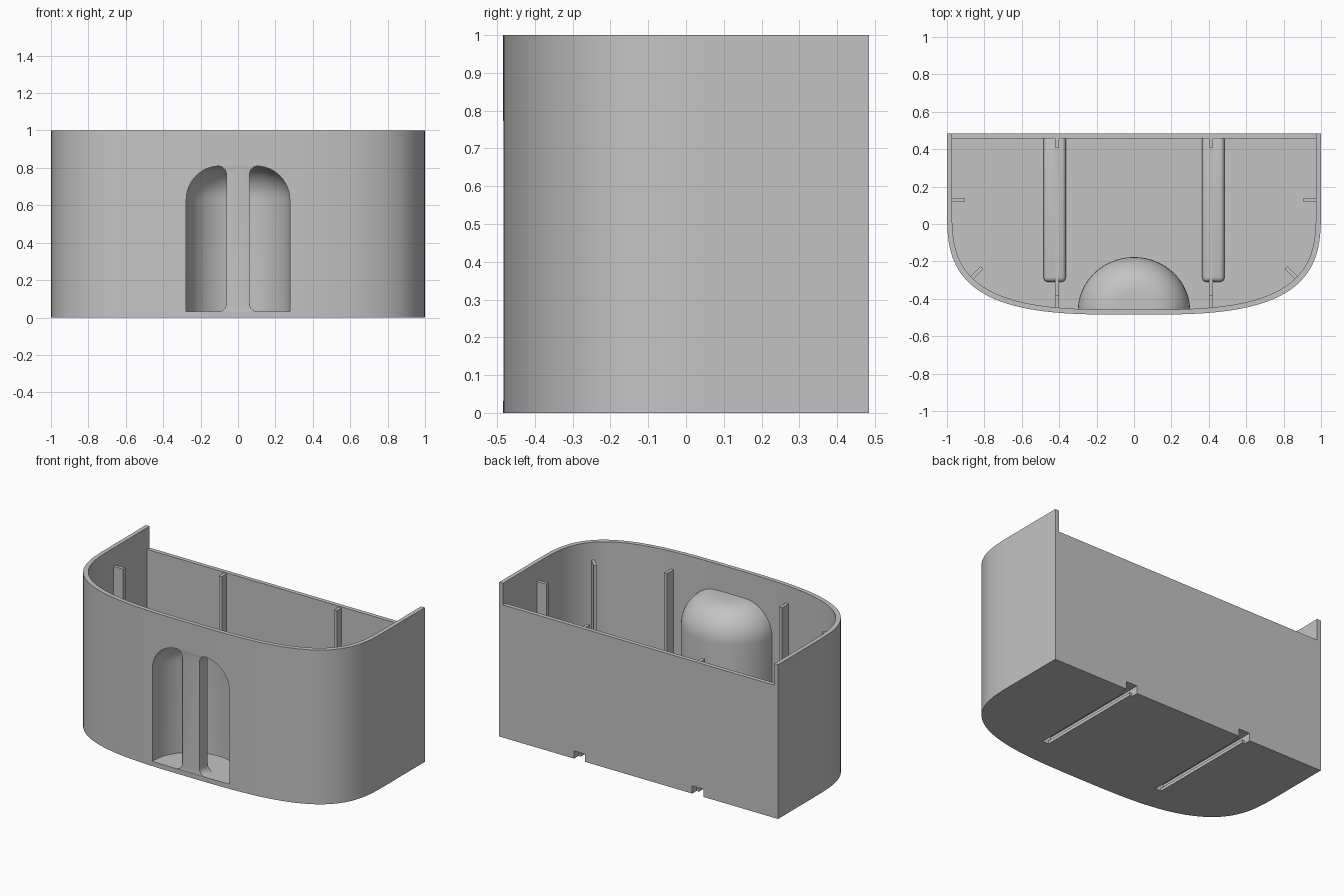
import bpy, bmesh, math
from mathutils import Matrix

old = bpy.data.objects.get("Cube")
if old:
    bpy.data.objects.remove(old, do_unlink=True)

grey = bpy.data.materials.new("plain_grey")
grey.use_nodes = True
grey.diffuse_color = (0.55, 0.55, 0.55, 1)
grey.node_tree.nodes["Principled BSDF"].inputs["Base Color"].default_value = (0.55, 0.55, 0.55, 1)

BACK, WALL, FLOOR = 0.485, 0.027, 0.03
NICHE_Y = -0.465


def finish(name, bm):
    bmesh.ops.recalc_face_normals(bm, faces=bm.faces)
    mesh = bpy.data.meshes.new(name)
    bm.to_mesh(mesh)
    bm.free()
    mesh.materials.append(grey)
    obj = bpy.data.objects.new(name, mesh)
    bpy.context.collection.objects.link(obj)
    return obj


def prism(name, points, direction):
    """Extrude a closed outline of 3D points."""
    bm = bmesh.new()
    face = bm.faces.new([bm.verts.new(p) for p in points])
    side = bmesh.ops.extrude_face_region(bm, geom=[face])
    verts = [v for v in side["geom"] if isinstance(v, bmesh.types.BMVert)]
    bmesh.ops.translate(bm, verts=verts, vec=direction)
    return finish(name, bm)


def box(name, x, y, z, turn=0):
    """Box from (low, high) ranges, optionally turned about its own centre."""
    bm = bmesh.new()
    bmesh.ops.create_cube(bm, size=1)
    spans = (x, y, z)
    size = Matrix.Diagonal([b - a for a, b in spans] + [1])
    place = Matrix.Translation([(a + b) / 2 for a, b in spans])
    bm.transform(place @ Matrix.Rotation(turn, 4, "Z") @ size)
    return finish(name, bm)


def outline(inset, z, steps=72):
    """Straight back and sides with a softly rounded front."""
    a, b, power = 1 - inset, 0.585 - inset, 2 / 3.2
    pts = [(a, BACK - inset, z)]
    for i in range(steps + 1):
        t = math.pi * i / steps
        c, s = math.cos(t), max(math.sin(t), 0)
        pts.append((math.copysign(abs(c) ** power, c) * a, 0.1 - b * s ** power, z))
    pts.append((-a, BACK - inset, z))
    return pts


def round_topped(name, radius, low, high, shoulder, half, steps=48):
    """Upright cylinder with a rounded shoulder, whole or only its back half."""
    bm = bmesh.new()
    profile = [(0, low), (radius, low)]
    for i in range(13):
        t = math.pi / 2 * i / 12
        profile.append((radius - shoulder + shoulder * math.cos(t),
                        high - shoulder + shoulder * math.sin(t)))
    profile.append((0, high))
    verts = [bm.verts.new((r, 0, z)) for r, z in profile]
    edges = [bm.edges.new(p) for p in zip(verts, verts[1:])]
    bmesh.ops.spin(bm, geom=verts + edges, cent=(0, 0, 0), axis=(0, 0, 1),
                   angle=math.pi if half else math.tau, steps=steps)
    bmesh.ops.remove_doubles(bm, verts=bm.verts, dist=0.0001)
    if half:
        bmesh.ops.holes_fill(bm, edges=[e for e in bm.edges if e.is_boundary], sides=0)
    bm.transform(Matrix.Translation((0, NICHE_Y, 0)) @ Matrix.Diagonal((1, 0.96, 1, 1)))
    return finish(name, bm)


def apply(obj, mod):
    bpy.context.view_layer.objects.active = obj
    bpy.ops.object.modifier_apply(modifier=mod.name)


def combine(obj, other, operation):
    mod = obj.modifiers.new("combine", "BOOLEAN")
    mod.operation, mod.solver, mod.object = operation, "EXACT", other
    apply(obj, mod)
    bpy.data.objects.remove(other, do_unlink=True)


def bevel(obj, width, segments):
    mod = obj.modifiers.new("round", "BEVEL")
    mod.width, mod.segments, mod.limit_method = width, segments, "ANGLE"
    mod.angle_limit = math.radians(50)
    apply(obj, mod)


# Hollow shell with a lower back wall
bin_body = prism("bin_body", outline(0, 0), (0, 0, 1))
combine(bin_body, prism("hollow", outline(WALL, FLOOR), (0, 0, 1.2)), "DIFFERENCE")
combine(bin_body, box("back_gap", (WALL - 1, 1 - WALL), (0.44, 0.6), (0.86, 1.2)), "DIFFERENCE")

# Domed niche pushed in from the front
combine(bin_body, round_topped("niche_shell", 0.3, 0.015, 0.83, 0.2, True), "UNION")
combine(bin_body, round_topped("niche_space", 0.278, FLOOR + 0.001, 0.81, 0.18, False), "DIFFERENCE")

# Floor channels: rounded housings with a stepped slot below, open at the back
for s in (-1, 1):
    cx = s * 0.424
    housing = box("housing", (cx - 0.06, cx + 0.06), (-0.31, 0.472), (0.002, 0.075))
    bevel(housing, 0.025, 4)
    combine(bin_body, housing, "UNION")
    for half, y, z in ((0.022, (-0.29, 0.46), (-0.1, 0.03)),
                       (0.04, (-0.29, 0.45), (0.02, 0.05)),
                       (0.04, (0.44, 0.6), (-0.1, 0.05))):
        combine(bin_body, box("slot", (cx - half, cx + half), y, z), "DIFFERENCE")

# Grip bar across the niche, flaring at both ends
low, high, flare = 0.02, 0.825, 0.045
right_edge = []
for end, sign in ((low + 0.01, 1), (high - 0.015, -1)):
    arc = []
    for i in range(7):
        t = math.pi / 2 * i / 6
        arc.append((0.062 + flare * (1 - math.sin(t)), end + sign * flare * (1 - math.cos(t))))
    right_edge += arc if sign > 0 else arc[::-1]
bar_points = [(x, -0.483, z) for x, z in right_edge]
bar_points += [(-x, y, z) for x, y, z in reversed(bar_points)]
grip_bar = prism("grip_bar", bar_points, (0, 0.085, 0))
bevel(grip_bar, 0.018, 3)

# Stiffening ribs inside, mirrored left and right
ribs = []
for s, side in ((-1, "right"), (1, "left")):
    def span(a, b):
        return tuple(sorted((s * a, s * b)))
    thin = span(0.402, 0.423)
    ribs += [
        box(side + "_front_rib", thin, (-0.465, -0.38), (0.02, 0.885)),
        box(side + "_back_rib", thin, (0.408, 0.47), (0.06, 0.855)),
        box(side + "_floor_rib", thin, (-0.3, 0.47), (0.06, 0.082)),
        box(side + "_floor_rib_end", thin, (-0.4, -0.3), (0.02, 0.082)),
        box(side + "_side_rib", span(0.905, 0.985), (0.117, 0.138), (0.02, 0.88)),
        box(side + "_corner_rib", span(0.8, 0.89), (-0.275, -0.255), (0.02, 0.885),
            -s * math.pi / 4),
    ]

# Smooth curved faces, keep edges crisp
for obj in [bin_body, grip_bar] + ribs:
    bpy.ops.object.select_all(action="DESELECT")
    obj.select_set(True)
    bpy.context.view_layer.objects.active = obj
    bpy.ops.object.shade_smooth_by_angle(angle=math.radians(30))
